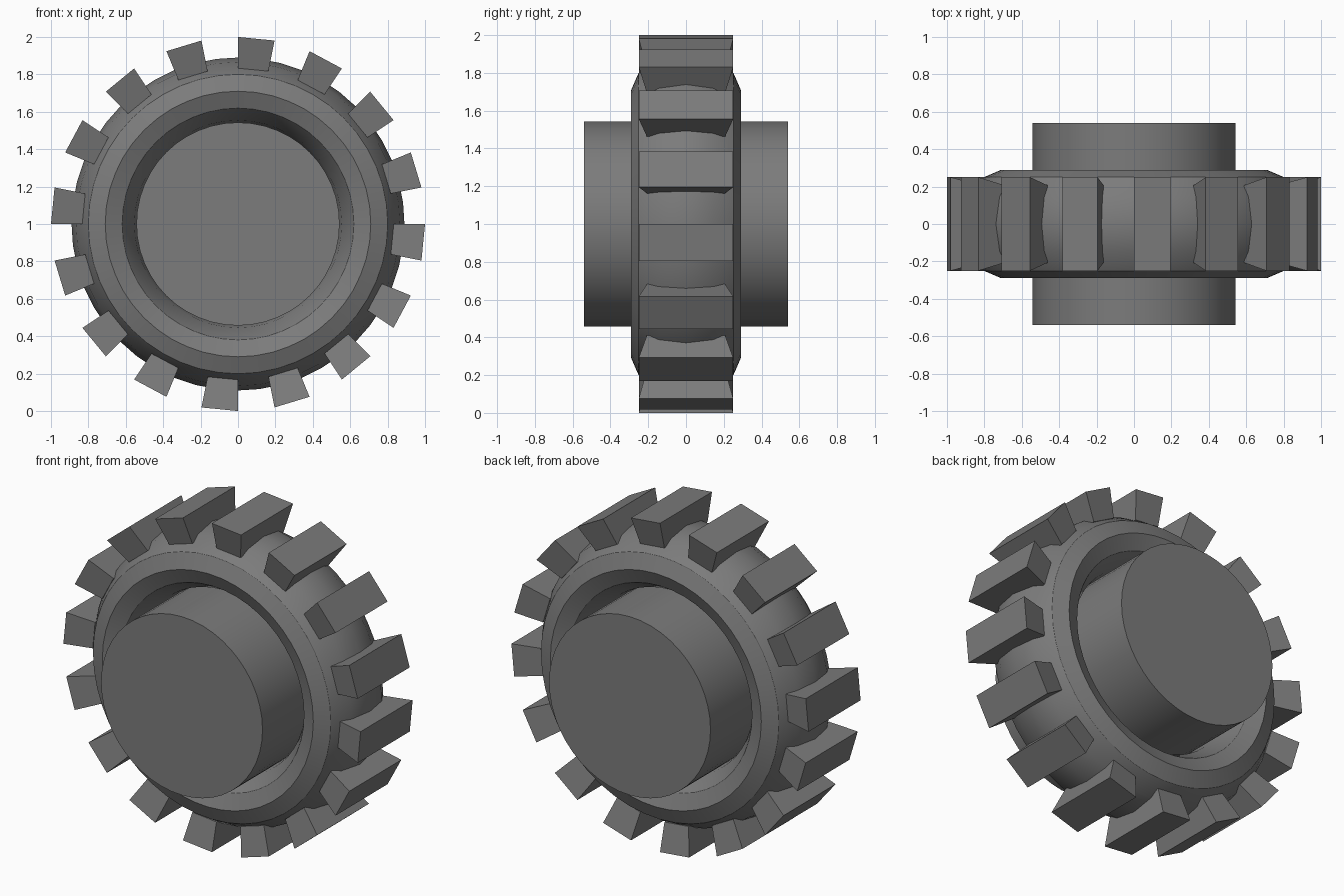
import bpy, bmesh, math

if "Cube" in bpy.data.objects:
    bpy.data.objects.remove(bpy.data.objects["Cube"])

grey = bpy.data.materials.new("dark_grey")
grey.diffuse_color = (0.2, 0.2, 0.2, 1)
grey.use_nodes = True
grey.node_tree.nodes["Principled BSDF"].inputs["Base Color"].default_value = grey.diffuse_color


def make(name, bm, smooth=None):
    bmesh.ops.recalc_face_normals(bm, faces=bm.faces)
    me = bpy.data.meshes.new(name)
    bm.to_mesh(me)
    bm.free()
    ob = bpy.data.objects.new(name, me)
    ob.location.z = 1.0
    me.materials.append(grey)
    bpy.context.collection.objects.link(ob)
    if smooth:
        bpy.ops.object.select_all(action='DESELECT')
        bpy.context.view_layer.objects.active = ob
        ob.select_set(True)
        bpy.ops.object.shade_smooth_by_angle(angle=math.radians(smooth))
    return ob


def polar(r, a, y):
    return (r * math.cos(a), y, r * math.sin(a))


# tyre: ring with a stretched twelve-sided section
N, M = 48, 12
bm = bmesh.new()
rings = []
for i in range(N):
    a = 2 * math.pi * i / N
    rings.append([bm.verts.new(polar(0.71 + 0.18 * math.cos(t), a, 0.29 * math.sin(t)))
                  for t in (2 * math.pi * j / M for j in range(M))])
for i in range(N):
    p, q = rings[i], rings[(i + 1) % N]
    for j in range(M):
        k = (j + 1) % M
        bm.faces.new((p[j], q[j], q[k], p[k]))
tyre = make("tyre", bm)
# smooth crown and inner wall, crisp shoulder edges
for f in tyre.data.polygons:
    f.use_smooth = True
for e in tyre.data.edges:
    va, vb = (tyre.data.vertices[v].co for v in e.vertices)
    if abs(va.y) > 0.24 and abs(va.y - vb.y) < 1e-4:
        e.use_edge_sharp = True

# hub: solid drum along y
bm = bmesh.new()
S = 48
front = [bm.verts.new(polar(0.543, 2 * math.pi * i / S, -0.54)) for i in range(S)]
back = [bm.verts.new(polar(0.543, 2 * math.pi * i / S, 0.54)) for i in range(S)]
bm.faces.new(front)
bm.faces.new(back)
for i in range(S):
    j = (i + 1) % S
    bm.faces.new((front[i], front[j], back[j], back[i]))
make("hub", bm, 30)

# treads: sixteen wedge blocks, narrower toward the tyre
bm = bmesh.new()
step = math.pi / 16
for k in range(16):
    a0 = math.pi / 2 - 2 * k * step
    a1 = a0 - step
    lo, hi = [[bm.verts.new(polar(r, a, y)) for a, y in
               ((a0, -w), (a1, -w), (a1, w), (a0, w))]
              for r, w in ((0.833, 0.207), (1.0, 0.25))]
    bm.faces.new(lo)
    bm.faces.new(hi)
    for i in range(4):
        j = (i + 1) % 4
        bm.faces.new((lo[i], lo[j], hi[j], hi[i]))
make("treads", bm)
